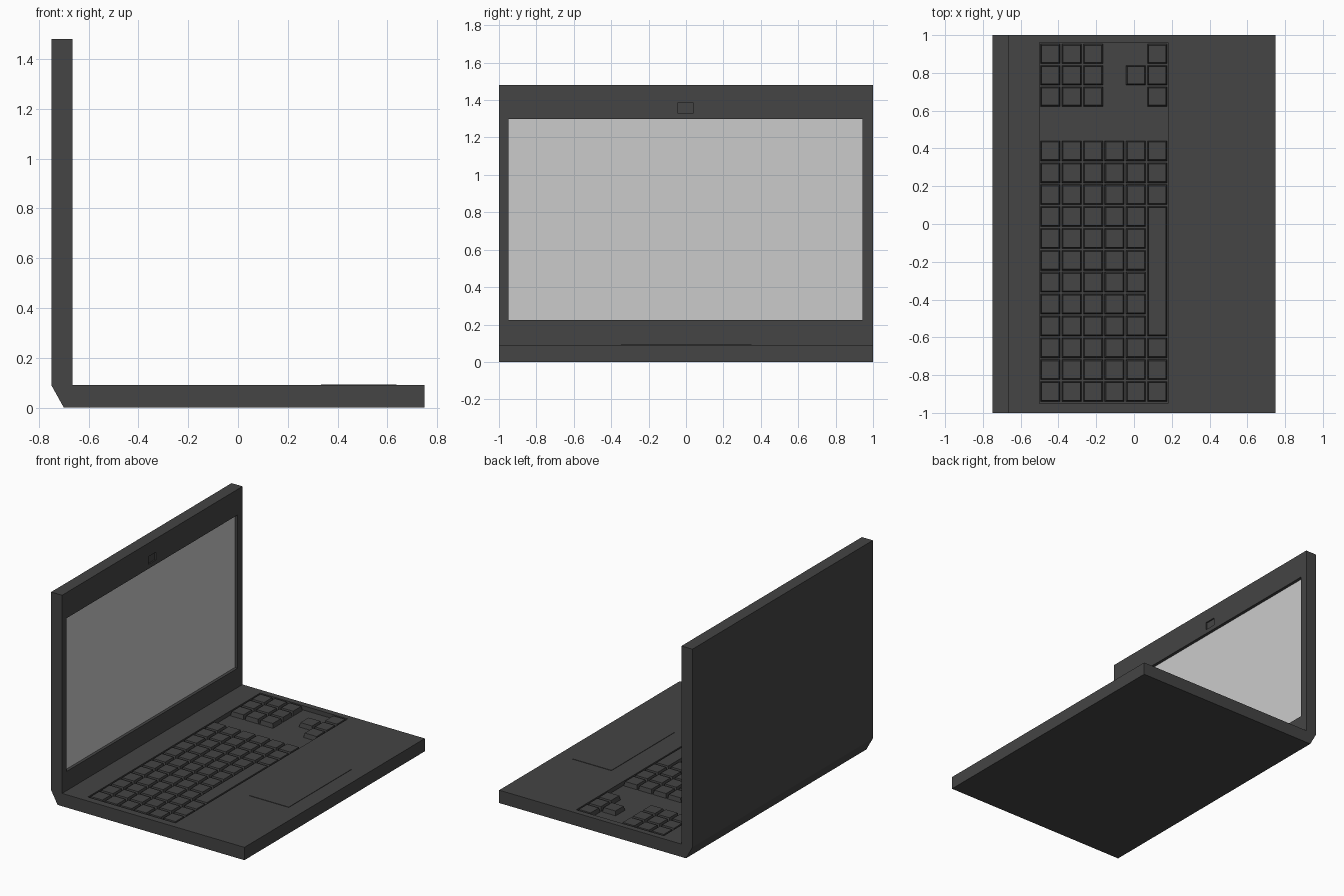
import bpy, bmesh
from mathutils import Matrix, Vector

if "Cube" in bpy.data.objects:
    bpy.data.objects.remove(bpy.data.objects["Cube"])


def material(name, rgb):
    m = bpy.data.materials.new(name)
    m.diffuse_color = (*rgb, 1)
    m.use_nodes = True
    m.node_tree.nodes["Principled BSDF"].inputs["Base Color"].default_value = m.diffuse_color
    return m


CASE = material("dark_grey", (0.058, 0.058, 0.058))
PANEL = material("light_grey", (0.6, 0.6, 0.6))


def make_object(name, bm, mat):
    bmesh.ops.recalc_face_normals(bm, faces=bm.faces)
    me = bpy.data.meshes.new(name)
    bm.to_mesh(me)
    bm.free()
    me.materials.append(mat)
    ob = bpy.data.objects.new(name, me)
    bpy.context.collection.objects.link(ob)
    return ob


def add_box(bm, x0, x1, y0, y1, z0, z1, inset=0.0):
    """Box from limits; inset narrows the top face into a frustum."""
    mid = Vector(((x0 + x1) / 2, (y0 + y1) / 2, (z0 + z1) / 2))
    size = Matrix.Diagonal((x1 - x0, y1 - y0, z1 - z0, 1))
    verts = bmesh.ops.create_cube(bm, size=1, matrix=Matrix.Translation(mid) @ size)["verts"]
    for v in verts:
        if v.co.z > mid.z:
            v.co.x += inset if v.co.x < mid.x else -inset
            v.co.y += inset if v.co.y < mid.y else -inset


def box(name, mat, *limits, inset=0.0):
    bm = bmesh.new()
    add_box(bm, *limits, inset=inset)
    return make_object(name, bm, mat)


# Case: L-shaped side profile (x, z) extruded across the width
profile = [(-0.70, 0), (0.75, 0), (0.75, 0.09), (-0.665, 0.09),
           (-0.665, 1.48), (-0.75, 1.48), (-0.75, 0.09)]
bm = bmesh.new()
face = bm.faces.new([bm.verts.new((x, -1, z)) for x, z in profile])
new = bmesh.ops.extrude_face_region(bm, geom=[face])["geom"]
bmesh.ops.translate(bm, vec=(0, 2, 0), verts=[g for g in new if isinstance(g, bmesh.types.BMVert)])
case = make_object("case", bm, CASE)

# Recesses for the screen, webcam and keyboard
FLOOR = 0.06
recesses = {
    "screen_cutter": (-0.69, -0.6, -0.95, 0.945, 0.225, 1.30),
    "webcam_cutter": (-0.675, -0.6, -0.045, 0.04, 1.33, 1.385),
    "keyboard_cutter": (-0.50, 0.18, -0.95, 0.96, FLOOR, 0.15),
}
bpy.context.view_layer.objects.active = case
for name, limits in recesses.items():
    cutter = box(name, CASE, *limits)
    cutter.hide_render = True
    mod = case.modifiers.new(name, "BOOLEAN")
    mod.operation = "DIFFERENCE"
    mod.solver = "EXACT"
    mod.object = cutter
    bpy.ops.object.modifier_apply(modifier=mod.name)
    bpy.data.objects.remove(cutter)

# Screen panel lying on the recess floor
box("screen", PANEL, -0.692, -0.686, -0.95, 0.945, 0.225, 1.30)

# Touchpad, barely raised
box("touchpad", CASE, 0.333, 0.637, -0.347, 0.351, 0.085, 0.093)

# Keys: x columns run from the screen to the touchpad, y rows across the width
PX, PY, GAP = 0.68 / 6, 1.39 / 12, 0.004
bm = bmesh.new()


def key(col, row, y_start, pitch, span=1):
    x, y = -0.50 + col * PX, y_start + row * pitch
    add_box(bm, x + GAP, x + PX - GAP, y + GAP, y + span * pitch - GAP,
            FLOOR - 0.005, 0.09, inset=0.007)


# Main block with one long space bar
for col in range(6):
    for row in range(12):
        if not (col == 5 and 3 <= row <= 8):
            key(col, row, -0.945, PY)
key(5, 3, -0.945, PY, span=6)

# Side block and arrow keys
for row in range(3):
    for col in (0, 1, 2, 5):
        key(col, row, 0.618, 0.113)
key(4, 1, 0.618, 0.113)
make_object("keys", bm, CASE)
